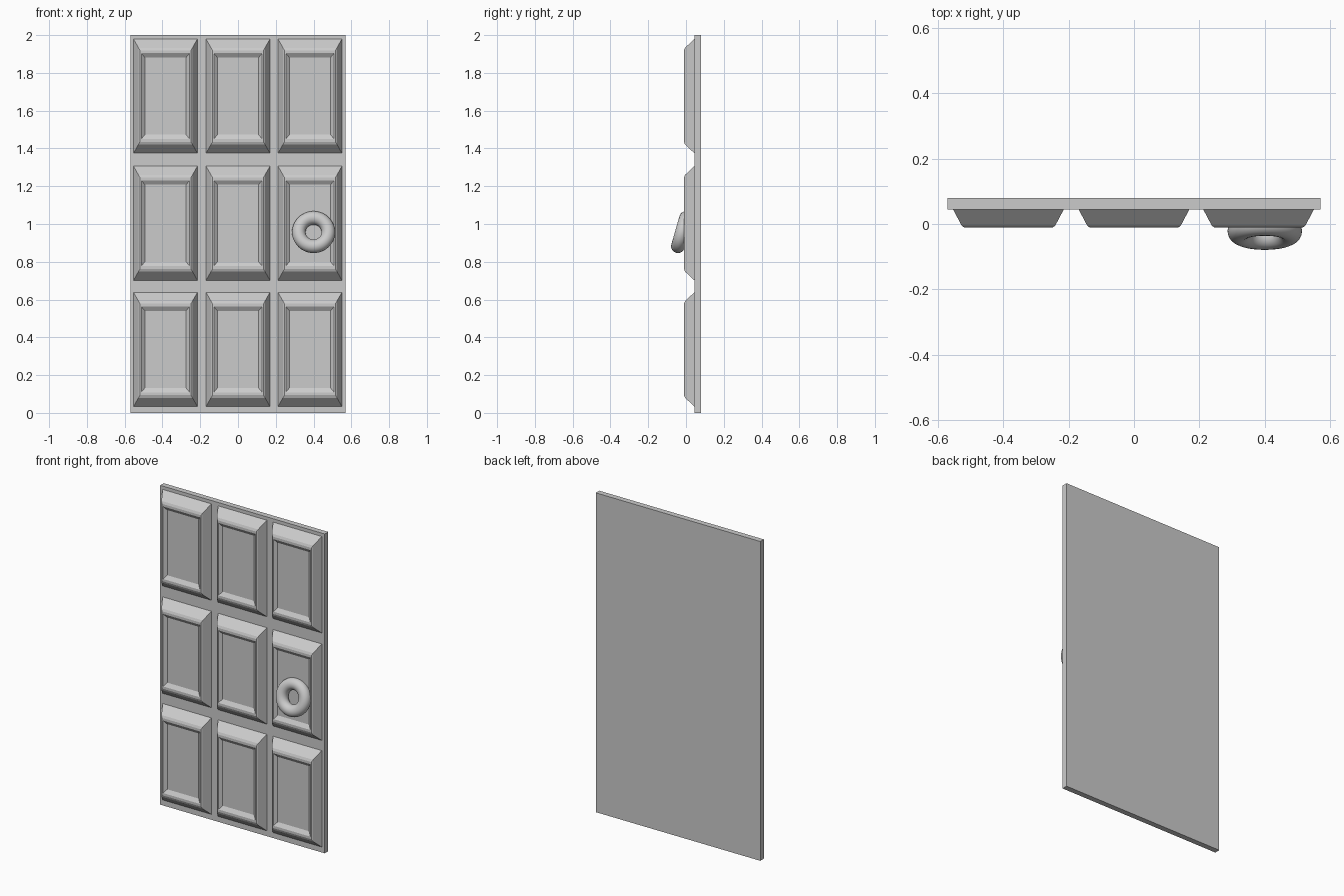
import bpy, bmesh, math

if "Cube" in bpy.data.objects:
    bpy.data.objects.remove(bpy.data.objects["Cube"])

# backing slab
bpy.ops.mesh.primitive_cube_add(size=1, location=(0, 0.0615, 1))
slab = bpy.context.object
slab.name = "door_slab"
slab.scale = (1.14, 0.035, 2)
bpy.ops.object.transform_apply(location=False, rotation=False, scale=True)

W, H = 0.169, 0.302
# panel rings: side inset, top/bottom inset, depth
RINGS = [(0, 0, 0.05), (0, 0, 0.044), (0.026, 0.046, -0.005), (0.034, 0.060, -0.011),
         (0.041, 0.075, -0.011), (0.060, 0.098, 0.004)]


def panel(name, cx, cz):
    bm = bmesh.new()
    loops = []
    for ix, iz, y in RINGS:
        w, h = W - ix, H - iz
        loops.append([bm.verts.new((x, y, z)) for x, z in ((-w, -h), (w, -h), (w, h), (-w, h))])
    for a, b in zip(loops, loops[1:]):
        for i in range(4):
            j = (i + 1) % 4
            bm.faces.new((a[i], a[j], b[j], b[i]))
    bm.faces.new(loops[-1])
    bm.faces.new(loops[0][::-1])
    bmesh.ops.recalc_face_normals(bm, faces=bm.faces)
    me = bpy.data.meshes.new(name)
    bm.to_mesh(me)
    bm.free()
    ob = bpy.data.objects.new(name, me)
    ob.location = (cx, 0, cz)
    bpy.context.collection.objects.link(ob)


# three by three grid of raised, recessed panels
for r, cz in enumerate((0.336, 1.004, 1.677)):
    for c, cx in enumerate((-0.384, 0, 0.381)):
        panel(f"panel_{r}_{c}", cx, cz)

# tilted ring handle
bpy.ops.mesh.primitive_torus_add(major_radius=0.078, minor_radius=0.036, major_segments=48,
                                 minor_segments=20, location=(0.4, -0.0215, 0.957),
                                 rotation=(math.radians(90 - 16), 0, 0))
bpy.context.object.name = "ring_handle"
bpy.ops.object.shade_smooth_by_angle()
